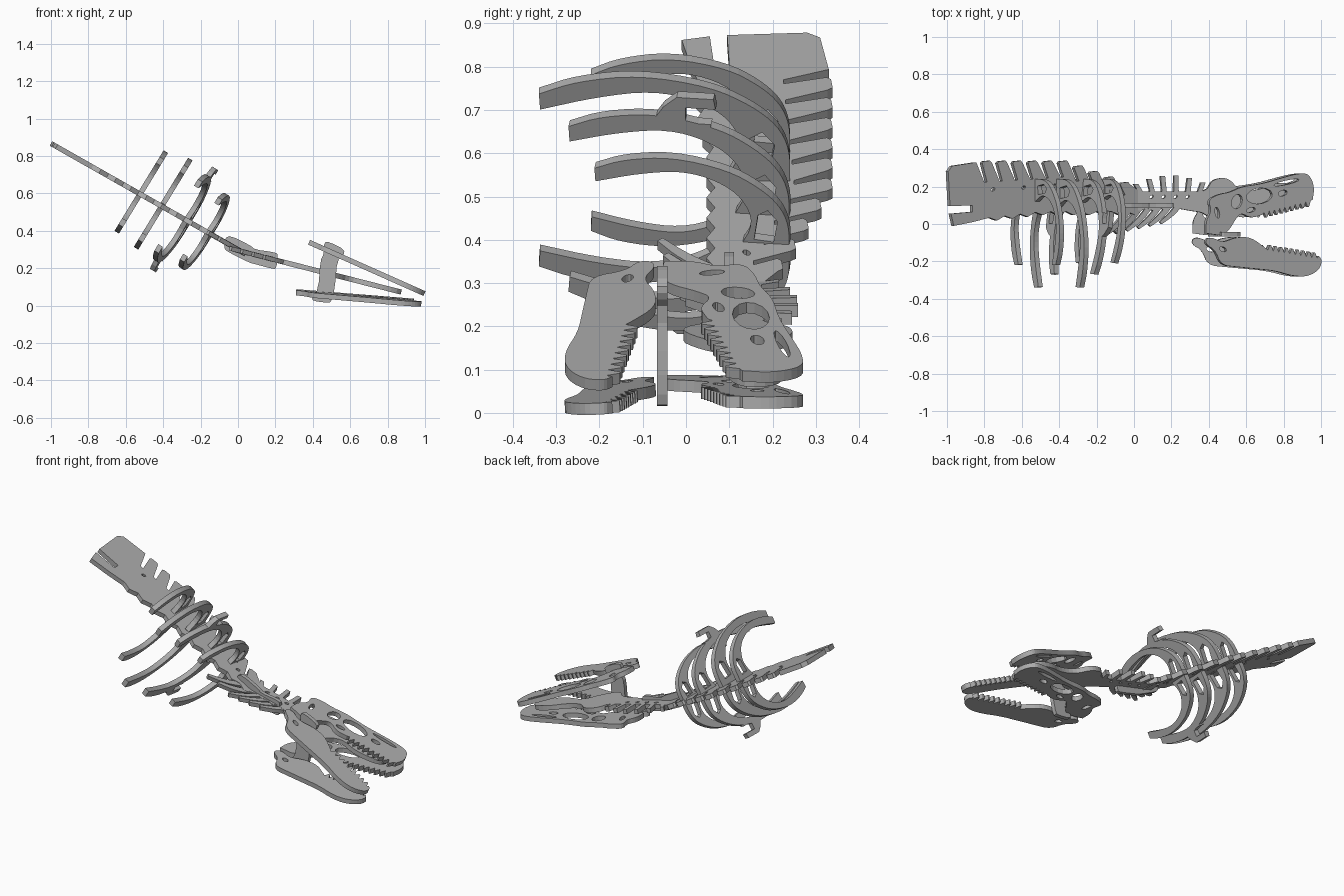
import bpy, bmesh, math
from mathutils import Vector, Matrix

cube = bpy.data.objects.get("Cube")
if cube:
    bpy.data.objects.remove(cube, do_unlink=True)

gray = bpy.data.materials.new("plain_gray")
gray.use_nodes = True
gray.diffuse_color = (0.42, 0.42, 0.42, 1)
gray.node_tree.nodes["Principled BSDF"].inputs["Base Color"].default_value = gray.diffuse_color

THICK = 0.027


def smooth(points, closed=False, rounds=2):
    """Round a polyline by cutting its corners."""
    pts = [Vector(p) for p in points]
    for _ in range(rounds):
        ends = pts + pts[:1] if closed else pts
        cut = []
        for a, b in zip(ends, ends[1:]):
            cut += [a.lerp(b, 0.25), a.lerp(b, 0.75)]
        pts = cut if closed else [pts[0]] + cut + [pts[-1]]
    return pts


def hundredths(points):
    return [Vector(p) / 100 for p in points]


def oval(x, y, rx, ry, turn=0.0, count=14):
    """Elliptical contour for openings."""
    spin = Matrix.Rotation(turn, 2)
    angles = [math.tau * i / count for i in range(count)]
    return [Vector((x, y)) + spin @ Vector((rx * math.cos(a), ry * math.sin(a))) for a in angles]


def teeth(start, end, count, depth):
    """Zigzag edge between two points, tips displaced by depth."""
    a, b = Vector(start), Vector(end)
    edge = []
    for i in range(count):
        edge.append(a.lerp(b, i / count))
        edge.append(a.lerp(b, (i + 0.35) / count) + Vector((0, depth)))
        edge.append(a.lerp(b, (i + 0.6) / count) + Vector((0, depth)))
    return edge + [b]


def frame(u, v, origin):
    """Matrix with in-plane axes u and v and a unit normal."""
    u, v = Vector(u), Vector(v)
    n = u.cross(v).normalized()
    return Matrix.Translation(origin) @ Matrix((u, v, n)).transposed().to_4x4()


def sheet(slope, height, roll=0.0):
    """Plane that tilts along x, addressed by x and y, with optional roll."""
    return frame((1, 0, slope), (0, 1, -roll), (0, 0, height))


def plate(name, contours, matrix, thick=THICK):
    """Cut a flat plate; contours inside the first one become holes."""
    curve = bpy.data.curves.new(name, 'CURVE')
    curve.dimensions = '2D'
    curve.fill_mode = 'BOTH'
    curve.extrude = thick / 2
    for contour in contours:
        spline = curve.splines.new('POLY')
        spline.points.add(len(contour) - 1)
        for point, co in zip(spline.points, contour):
            point.co = (co[0], co[1], 0, 1)
        spline.use_cyclic_u = True
    helper = bpy.data.objects.new(name + "_outline", curve)
    bpy.context.collection.objects.link(helper)
    graph = bpy.context.evaluated_depsgraph_get()
    mesh = bpy.data.meshes.new_from_object(helper.evaluated_get(graph))
    bpy.data.objects.remove(helper, do_unlink=True)
    mesh.transform(matrix)
    bm = bmesh.new()
    bm.from_mesh(mesh)
    bmesh.ops.remove_doubles(bm, verts=bm.verts, dist=0.0001)
    bmesh.ops.recalc_face_normals(bm, faces=bm.faces)
    for face in bm.faces:
        face.smooth = False
        face.material_index = 0
    bm.to_mesh(mesh)
    bm.free()
    mesh.materials.clear()
    mesh.materials.append(gray)
    obj = bpy.data.objects.new(name, mesh)
    bpy.context.collection.objects.link(obj)


# Planes of the back, neck and head, and the mirror across the neck
back_plane = sheet(-0.567, 0.30)
neck_plane = sheet(-0.255, 0.295)
head_plane = sheet(-0.445, 0.508)
hub = Vector((0, 0, 0.295))
flip = Matrix.Translation(hub) @ Matrix.Scale(-1, 4, Vector((0.255, 0, 1)).normalized()) @ Matrix.Translation(-hub)

# Back: tail block, row of leaning spinous processes, scalloped underside
back = hundredths([(-87, 1), (-97, -1), (-98.5, 5.5), (-87, 6.5), (-87, 10), (-99, 9.5),
                   (-100, 28), (-98, 31), (-85, 33)])
holes = []
STEP = 0.082
for i in range(10):
    x = -0.8 + i * STEP
    top = 0.335 - 0.36 * max(0, x + 0.38)
    depth = 0.11 - 0.005 * i
    back += [Vector((x - 0.008, top - depth)), Vector((x + 0.008, top - depth)),
             Vector((x - 0.018, top - 0.01)), Vector((x - 0.01, top)),
             Vector((x + 0.024, top + 0.004)), Vector((x + 0.034, top - 0.008))]
    if i % 2 == 0:
        holes.append(oval(x + 0.04, top - depth - 0.04, 0.012, 0.008, 0.6, 8))
back += hundredths([(3, 17), (4, 8)])
for i in range(20):
    x = 0.0 - i * STEP / 2
    low = 0.055 - 0.12 * max(0, -0.5 - x)
    back.append(Vector((x, low + (0.012 if i % 2 else -0.008))))
plate("backbone", [back] + holes, back_plane)

# Neck: fanned processes above, head support at the front
neck = hundredths([(-2, 8), (-2, 18)])
for i in range(6):
    x = 0.03 + i * 0.064
    top = 0.215 + 0.045 * math.sin(i * 0.6)
    lean = 0.008 * (i - 3)
    neck += [Vector((x - 0.012, 0.175)), Vector((x - 0.011 + lean, top)),
             Vector((x + 0.013 + lean, top)), Vector((x + 0.014, 0.175))]
neck += smooth(hundredths([(39, 19), (42, 24), (50, 25), (56, 18), (66, 18), (75, 22), (86, 22), (88, 12), (72, 8),
                           (60, 12), (53, 3), (44, -2), (38, 6), (30, 7), (20, 9)]))
for i in range(5):
    x = 0.17 - i * 0.035
    neck.append(Vector((x, 0.085 if i % 2 else 0.07)))
neck_holes = [oval(0.09 + i * 0.064, 0.145, 0.013, 0.008, 0.5, 8) for i in range(4)]
plate("neck", [neck] + neck_holes, neck_plane)

# Slender neck ribs sweeping back below the neck
for i in range(6):
    tip = Vector((-0.16 + 0.06 * i, -0.06 + 0.013 * i))
    root = tip + Vector((0.125, 0.13))
    bow = root.lerp(tip, 0.5) + Vector((0.008, -0.008))
    across = Vector((0.01, -0.01))
    strip = smooth([root + across, bow + across, tip + across * 0.6])
    strip += smooth([tip - across * 0.6, bow - across, root - across])
    plate(f"neck_rib_{i + 1}", [strip], back_plane if i < 2 else neck_plane, 0.024)

# Upright link joining back and neck
link = hundredths([(-7, 36), (-4, 37.5), (7, 32), (9, 30), (20, 28.5), (21.5, 27), (20.5, 20),
                   (19, 19.5), (8, 22.5), (6, 23), (-6, 29), (-7.5, 31)])
upright = lambda y: frame((1, 0, 0), (0, 0, 1), (0, y, 0))
plate("neck_link", [smooth(link, True, 1)], upright(0.10), 0.022)

# Ribs: one arched template, stretched to each span and height
OUTER = [(0, 0), (0, .3), (.05, .53), (.155, .72), (.32, .9), (.6, 1.01), (.85, .95), (1, .83)]
INNER = [(.995, .68), (.77, .8), (.55, .86), (.37, .77), (.24, .59), (.18, .3), (.26, 0)]
WINDOW = [(.08, .1), (.06, .34), (.11, .46), (.16, .4), (.18, .12)]
ROOT = 0.24
RIBS = [("rib_front", -0.155, 0.382, 0.12, -0.21, 0.20),
        ("rib_second", -0.27, 0.45, 0.12, -0.27, 0.23),
        ("rib_third", -0.40, 0.545, 0.0, -0.34, 0.24),
        ("rib_rear", -0.517, 0.608, 0.0, -0.22, 0.217)]
SOCKET = hundredths([(-8, 21), (-5, 25), (-2, 27.3), (6.5, 27.3), (7, 25), (0, 25), (0, 21.5), (6, 21.5), (5, 18)])


def rib_frame(x, z, tilt):
    u = Vector((0.87 * tilt, 1, -0.5 * tilt))
    return frame(u, (0.61, 0, 1), Vector((x, 0, z)) - u * 0.2 + Vector((0, 0.2, 0)))


for name, x, z, tilt, tip, height in RIBS:
    fit = lambda pts: [Vector((ROOT + (tip - ROOT) * s, height * h)) for s, h in pts]
    mirrored = lambda pts: [Vector((p.x, -p.y)) for p in reversed(pts)]
    half = smooth(fit(OUTER)) + smooth(fit(INNER))
    window = fit(WINDOW)
    plane = rib_frame(x, z, tilt)
    plate(name, [half + mirrored(half)[1:-1], window, mirrored(window)], plane, 0.028)
    if name == "rib_second":
        plate("arm_socket_left", [SOCKET], plane, 0.028)
        plate("arm_socket_right", [mirrored(SOCKET)], plane, 0.028)

# Skull and jaw halves, mirrored across the neck
skull = smooth(hundredths([(38, -5), (38, 2), (41, 7), (39, 13), (45, 16), (51, 17), (57, 20), (68, 21.5), (78, 24.5),
                           (87, 27), (93, 27), (96, 20), (95, 13)]))
skull += teeth((0.94, 0.125), (0.69, 0.062), 9, -0.03)
skull += smooth(hundredths([(68, 5), (62, 3), (57, 6), (54, 3), (50, -4), (45, -6)]))
openings = [oval(0.665, 0.15, 0.07, 0.042, 0.15), oval(0.545, 0.12, 0.028, 0.04, -0.3),
            oval(0.81, 0.222, 0.07, 0.011, 0.22), oval(0.79, 0.165, 0.025, 0.015, 0.3),
            oval(0.62, 0.075, 0.025, 0.012, 0.3), oval(0.44, 0.06, 0.012, 0.03, 0.2)]
jaw = smooth(hundredths([(98, -17), (100, -19), (99, -24), (93, -28), (85, -28), (75, -25), (65, -24), (55, -23),
                         (46, -22), (43, -14), (38, -11), (38, -8), (41, -7), (47, -10), (54, -7), (62, -7), (70, -13)]))
jaw += teeth((0.71, -0.14), (0.975, -0.185), 9, 0.03)
for side, mirror, roll in (("left", Matrix.Identity(4), 0.0), ("right", flip, 0.06)):
    plate("skull_" + side, [skull] + openings, mirror @ head_plane)
    plate("jaw_" + side, [jaw, oval(0.47, -0.135, 0.02, 0.012, -0.4)], mirror @ sheet(-0.445, 0.508, roll))

# Upright spacer holding the head halves apart
spacer = hundredths([(46, 34), (49, 34), (57, 30), (56.5, 27), (53, 24), (52, 11), (50, 2), (48, 1.5),
                     (40, 2.5), (39.5, 4.5), (43, 9), (44, 24), (46, 28)])
plate("head_spacer", [smooth(spacer, True, 1)], upright(-0.055), 0.024)
